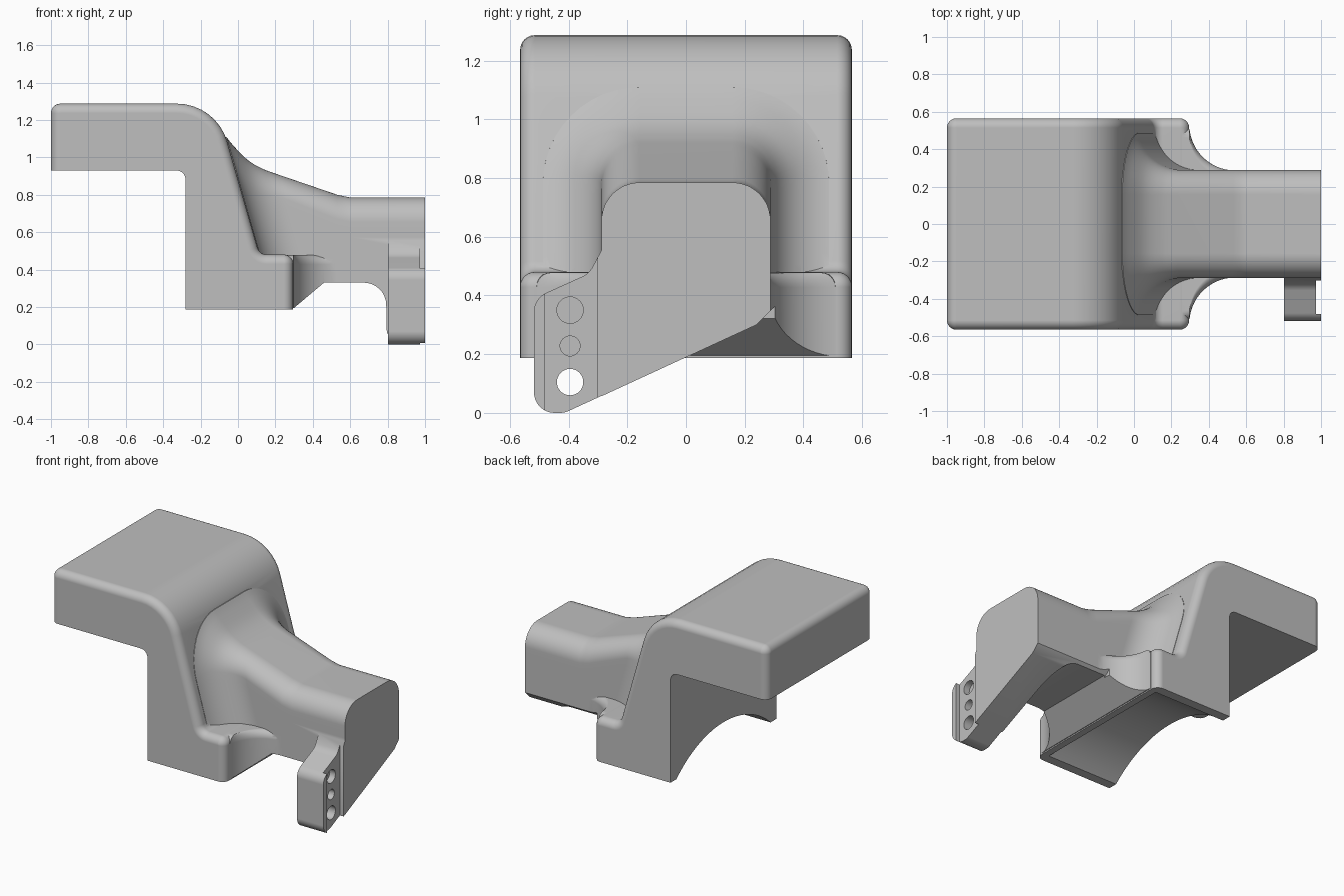
import bpy, bmesh, math
from mathutils import Vector

if "Cube" in bpy.data.objects:
    bpy.data.objects.remove(bpy.data.objects["Cube"])

grey = bpy.data.materials.new("plain_grey")
grey.use_nodes = True
COLOUR = (0.52, 0.52, 0.52, 1)
grey.diffuse_color = COLOUR
grey.node_tree.nodes["Principled BSDF"].inputs["Base Color"].default_value = COLOUR


def loft(rings, name):
    """Skin a list of equal-length closed point rings and cap both ends."""
    bm = bmesh.new()
    rings = [[bm.verts.new(p) for p in ring] for ring in rings]
    n = len(rings[0])
    for r0, r1 in zip(rings, rings[1:]):
        for i in range(n):
            j = (i + 1) % n
            bm.faces.new((r0[i], r0[j], r1[j], r1[i]))
    bm.faces.new(rings[0])
    bm.faces.new(rings[-1])
    bmesh.ops.recalc_face_normals(bm, faces=bm.faces)
    mesh = bpy.data.meshes.new(name)
    bm.to_mesh(mesh)
    bm.free()
    mesh.materials.append(grey)
    ob = bpy.data.objects.new(name, mesh)
    bpy.context.collection.objects.link(ob)
    return ob


def prism_x(points, lo, hi, name):
    return loft([[(x, a, b) for a, b in points] for x in (lo, hi)], name)


def rounded(corners, steps=8):
    """Outline whose corners (a, b, radius) are replaced by arcs."""
    out = []
    n = len(corners)
    for i, (a, b, r) in enumerate(corners):
        p = Vector((a, b))
        if r == 0:
            out.append(p)
            continue
        u = (Vector(corners[i - 1][:2]) - p).normalized()
        v = (Vector(corners[(i + 1) % n][:2]) - p).normalized()
        half = u.angle(v) / 2
        centre = p + (u + v).normalized() * r / math.sin(half)
        start, end = p + u * r / math.tan(half), p + v * r / math.tan(half)
        sweep = (start - centre).angle_signed(end - centre)
        for k in range(steps + 1):
            t = -sweep * k / steps
            d = start - centre
            out.append(centre + Vector((d.x * math.cos(t) - d.y * math.sin(t),
                                        d.x * math.sin(t) + d.y * math.cos(t))))
    return out


def circle(cy, cz, r, n=32):
    return [(cy + r * math.cos(2 * math.pi * i / n), cz + r * math.sin(2 * math.pi * i / n))
            for i in range(n)]


def combine(target, tool, operation):
    mod = target.modifiers.new("combine", "BOOLEAN")
    mod.operation, mod.object, mod.solver = operation, tool, "EXACT"
    bpy.ops.object.select_all(action="DESELECT")
    bpy.context.view_layer.objects.active = target
    target.select_set(True)
    bpy.ops.object.modifier_apply(modifier=mod.name)
    bpy.data.objects.remove(tool)


def quarter(radius, steps=6):
    """Pairs of (inset, distance from the outer face) around a rounded edge."""
    angles = [math.pi / 2 * k / steps for k in range(steps + 1)]
    return [(radius * (1 - math.sin(a)), radius * (1 - math.cos(a))) for a in angles]


# Stepped body: side profile inset towards both sides so its outer edges are round
HALF, SOFT = 0.565, 0.05


def side_profile(d):
    corner = SOFT + 0.001 - d
    shift = 0.755 * d
    return rounded([(-1 + d, 0.93, 0), (-1 + d, 1.287 - d, corner),
                    (-0.116 - shift, 1.287 - d, 0.28 - d), (0.115 - shift, 0.48 - d, 0.05 + d),
                    (0.295 - d, 0.48 - d, corner), (0.295 - d, 0.187, 0),
                    (-0.28, 0.187, 0), (-0.28, 0.93, 0.05)])


layers = [(d, HALF - gap) for d, gap in quarter(SOFT)]
layers = [(d, -y) for d, y in layers] + [(d, y) for d, y in reversed(layers)]
body = loft([[(a, y, b) for a, b in side_profile(d)] for d, y in layers], "bracket_body")

# Arm: rounded section that swells into the sloped shoulder
ROOT, WIDTH, CORNER = 0.23, 0.288, 0.13
CREST = [(-0.3, 1.12), (-0.07, 1.12), (-0.04, 1.08), (0, 1.035), (0.04, 0.995), (0.08, 0.965),
         (0.15, 0.93), (0.53, 0.80), (0.6, 0.785), (1.1, 0.785)]


def crest(x):
    for (x0, z0), (x1, z1) in zip(CREST, CREST[1:]):
        if x <= x1:
            return z0 + (z1 - z0) * (x - x0) / (x1 - x0)


def wall(z):
    return 0.101 + (0.53 - max(z, 0.4)) * 0.285


def swell(d, root):
    d = min(max(d, 0), root)
    return root - math.sqrt(root ** 2 - (root - d) ** 2)


def arm_ring(top, grow, x_at):
    r, w = CORNER + grow, WIDTH + grow
    side = [(w, (top - r) * i / 16) for i in range(16)]
    side += [(w - r + r * math.cos(a), top - r + r * math.sin(a))
             for a in (math.pi / 2 * k / 12 for k in range(13))]
    side += [(-y, z) for y, z in reversed(side)]
    return [(x_at(z), y, z) for y, z in side]


rings = [arm_ring(1.1, 0.21, lambda z: -0.2)]
for k in range(15):
    d = 0.002 + ROOT * (1 - math.cos(math.pi / 2 * k / 14))
    top = 0.9
    for _ in range(25):
        top = crest(wall(top) + d)
    rings.append(arm_ring(top, swell(d, ROOT), lambda z: wall(z) + d))
for x in (0.53, 0.565, 0.6, 1.0):
    rings.append(arm_ring(crest(x), 0, lambda z: x))
arm = loft(rings, "arm")

# Gusset: concave corners between foot and arm, with a soft top rim
FOOT_ROOT = 0.245
spread = [(0.2, FOOT_ROOT - 0.005)]
spread += [(0.297 + g, swell(g + 0.001, FOOT_ROOT))
           for g in (FOOT_ROOT * (1 - math.cos(math.pi / 2 * k / 14)) for k in range(15))]
rim = [(d, 0.428 + SOFT - gap) for d, gap in reversed(quarter(SOFT))]
rings = []
for d, z in [(0, 0.05)] + rim:
    edge = [(x, WIDTH - 0.002 + s - d, z) for x, s in spread]
    rings.append(edge + [(x, -y, z) for x, y, z in reversed(edge)])
combine(arm, loft(rings, "gusset"), "UNION")

# Underside relief of the arm, then the slanted lower edge of its end
relief = rounded([(-0.5, -0.3, 0), (-0.5, 0.195, 0), (0.3, 0.195, 0), (0.46, 0.33, 0),
                  (0.79, 0.33, 0.12), (0.803, -0.3, 0)])
combine(arm, loft([[(a, y, b) for a, b in relief] for y in (-0.8, 0.8)], "relief_cutter"),
        "DIFFERENCE")
slant = [(-0.65, -0.11), (0.24, 0.30), (0.34, 0.40), (0.7, 0.4), (0.7, -0.3), (-0.65, -0.3)]
combine(arm, prism_x(slant, 0.45, 1.1, "slant_cutter"), "DIFFERENCE")

# Mounting lug with a recessed face and three holes
lug_outline = rounded([(-0.2, 0.0985, 0), (-0.414, 0, 0.075), (-0.518, 0, 0.07),
                       (-0.518, 0.39, 0.07), (-0.33, 0.475, 0.08), (-0.285, 0.56, 0),
                       (-0.2, 0.56, 0)])
lug = prism_x(lug_outline, 0.803, 1.0, "mounting_lug")
recess = [(-0.48, -0.1), (-0.302, -0.1), (-0.302, 0.7), (-0.48, 0.7)]
combine(lug, prism_x(recess, 0.972, 1.1, "recess_cutter"), "DIFFERENCE")
for z, r, depth in ((0.35, 0.045, 0.93), (0.228, 0.034, 0.85), (0.105, 0.045, 0.7)):
    combine(lug, prism_x(circle(-0.395, z, r), depth, 1.1, "hole_cutter"), "DIFFERENCE")

# Join the parts and hollow the saddle under the foot
combine(body, arm, "UNION")
combine(body, lug, "UNION")
combine(body, prism_x(circle(0, -0.37, 0.75, 96), -0.5, 0.25, "saddle_cutter"), "DIFFERENCE")

bpy.ops.object.shade_smooth_by_angle(angle=math.radians(32))
weighted = body.modifiers.new("even_shading", "WEIGHTED_NORMAL")
weighted.keep_sharp = True
